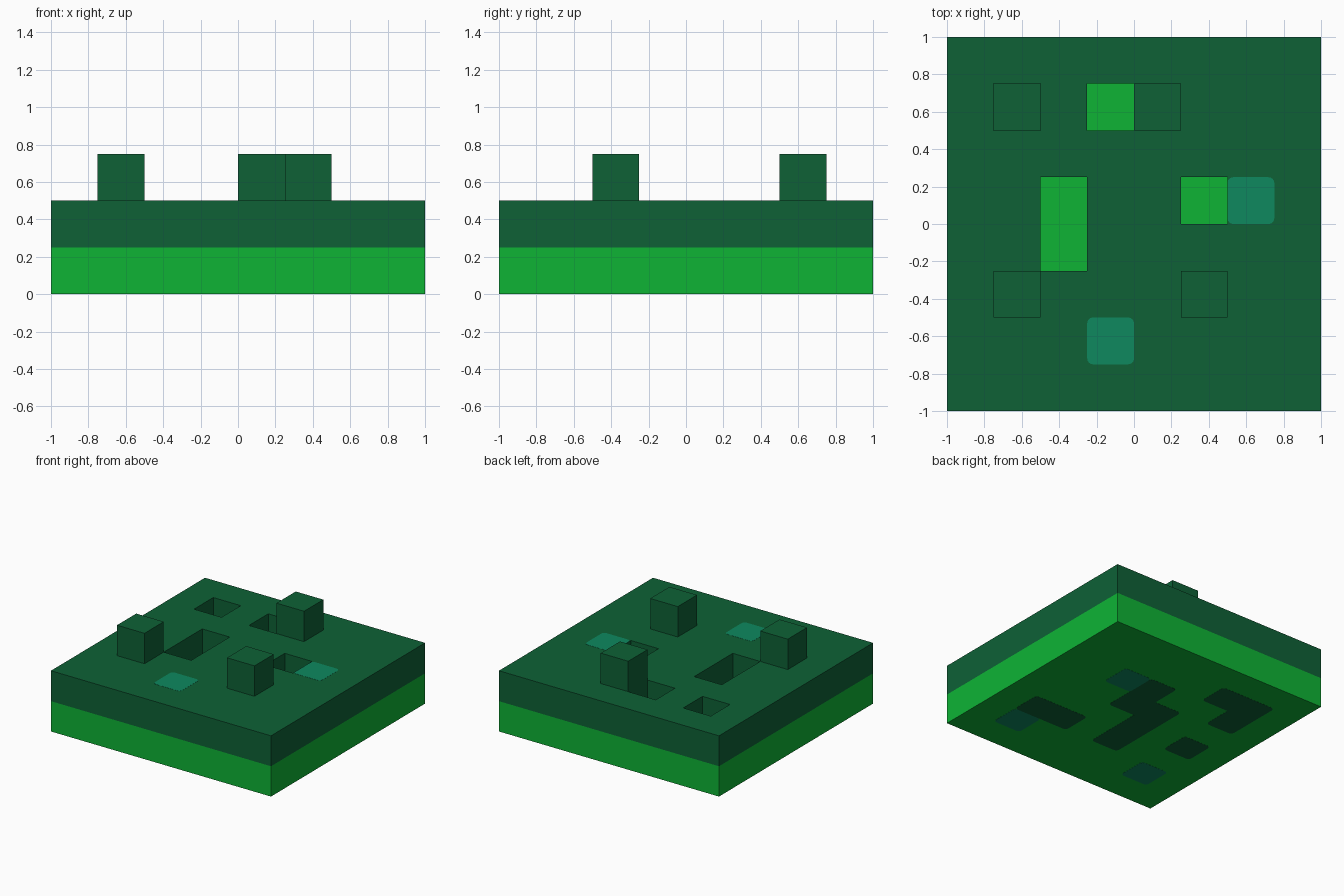
import bpy, bmesh, math

if "Cube" in bpy.data.objects:
    bpy.data.objects.remove(bpy.data.objects["Cube"], do_unlink=True)

C = 0.25      # cell size of the 8 x 8 layout
T = 0.002     # thickness of painted plates


def material(name, rgb):
    lin = [((c / 255 + 0.055) / 1.055) ** 2.4 if c > 10 else c / 255 / 12.92 for c in rgb]
    m = bpy.data.materials.new(name)
    m.use_nodes = True
    m.diffuse_color = (*lin, 1)
    bsdf = m.node_tree.nodes["Principled BSDF"]
    bsdf.inputs["Base Color"].default_value = (*lin, 1)
    bsdf.inputs["Roughness"].default_value = 0.9
    return m


BRIGHT = material("bright green", (14, 180, 53))
DARK = material("dark green", (14, 97, 54))
TEAL = material("teal", (14, 136, 95))


def cell_block(name, cells, z0, z1, mat, radius=0.0):
    """Solid made of grid cells (column, row), optionally with rounded outer corners."""
    bm = bmesh.new()
    for i, j in cells:
        x, y = -1 + i * C, -1 + j * C
        bm.faces.new([bm.verts.new((x + a * C, y + b * C, z0))
                      for a, b in ((0, 0), (1, 0), (1, 1), (0, 1))])
    bmesh.ops.remove_doubles(bm, verts=bm.verts[:], dist=0.001)
    if radius:
        bmesh.ops.dissolve_faces(bm, faces=bm.faces[:])
        bm.normal_update()
        corners = {l.vert for f in bm.faces for l in f.loops
                   if l.is_convex and abs(l.calc_angle() - math.pi / 2) < 0.1}
        bmesh.ops.bevel(bm, geom=list(corners), offset=radius, offset_type='OFFSET',
                        segments=4, profile=0.5, affect='VERTICES')
    top = bmesh.ops.extrude_face_region(bm, geom=bm.faces[:])["geom"]
    bmesh.ops.translate(bm, vec=(0, 0, z1 - z0),
                        verts=[v for v in top if isinstance(v, bmesh.types.BMVert)])
    bmesh.ops.recalc_face_normals(bm, faces=bm.faces[:])
    me = bpy.data.meshes.new(name)
    bm.to_mesh(me)
    bm.free()
    me.materials.append(mat)
    ob = bpy.data.objects.new(name, me)
    bpy.context.collection.objects.link(ob)
    return ob


ALL = [(i, j) for i in range(8) for j in range(8)]
PITS = [(1, 6), (3, 6), (2, 3), (2, 4), (5, 4)]

# Two stacked layers, the upper one with open pits
cell_block("lower_layer", ALL, T / 2, C, BRIGHT)
cell_block("upper_layer", [c for c in ALL if c not in PITS], C, 2 * C, DARK)

# Raised blocks
for k, c in enumerate([(1, 2), (5, 2), (4, 6)]):
    cell_block(f"raised_block_{k + 1}", [c], 2 * C, 3 * C, DARK)

# Dark floor of one pit
cell_block("dark_pit_floor", [(1, 6)], C, C + T, DARK)

# Teal tiles on the top
for k, c in enumerate([(6, 4), (3, 1)]):
    cell_block(f"top_tile_{k + 1}", [c], 2 * C - T, 2 * C + T / 2, TEAL, 0.03)

# Patches on the underside
DARK_PATCHES = [
    [(4, 5), (4, 4), (3, 4), (3, 3), (3, 2)],
    [(2, 6), (1, 6), (1, 5)],
    [(1, 3)],
    [(6, 2), (5, 2)],
]
for k, cells in enumerate(DARK_PATCHES):
    cell_block(f"underside_dark_patch_{k + 1}", cells, 0, T, DARK, 0.03)
for k, c in enumerate([(5, 5), (6, 1), (1, 1)]):
    cell_block(f"underside_teal_patch_{k + 1}", [c], 0, T, TEAL, 0.03)
